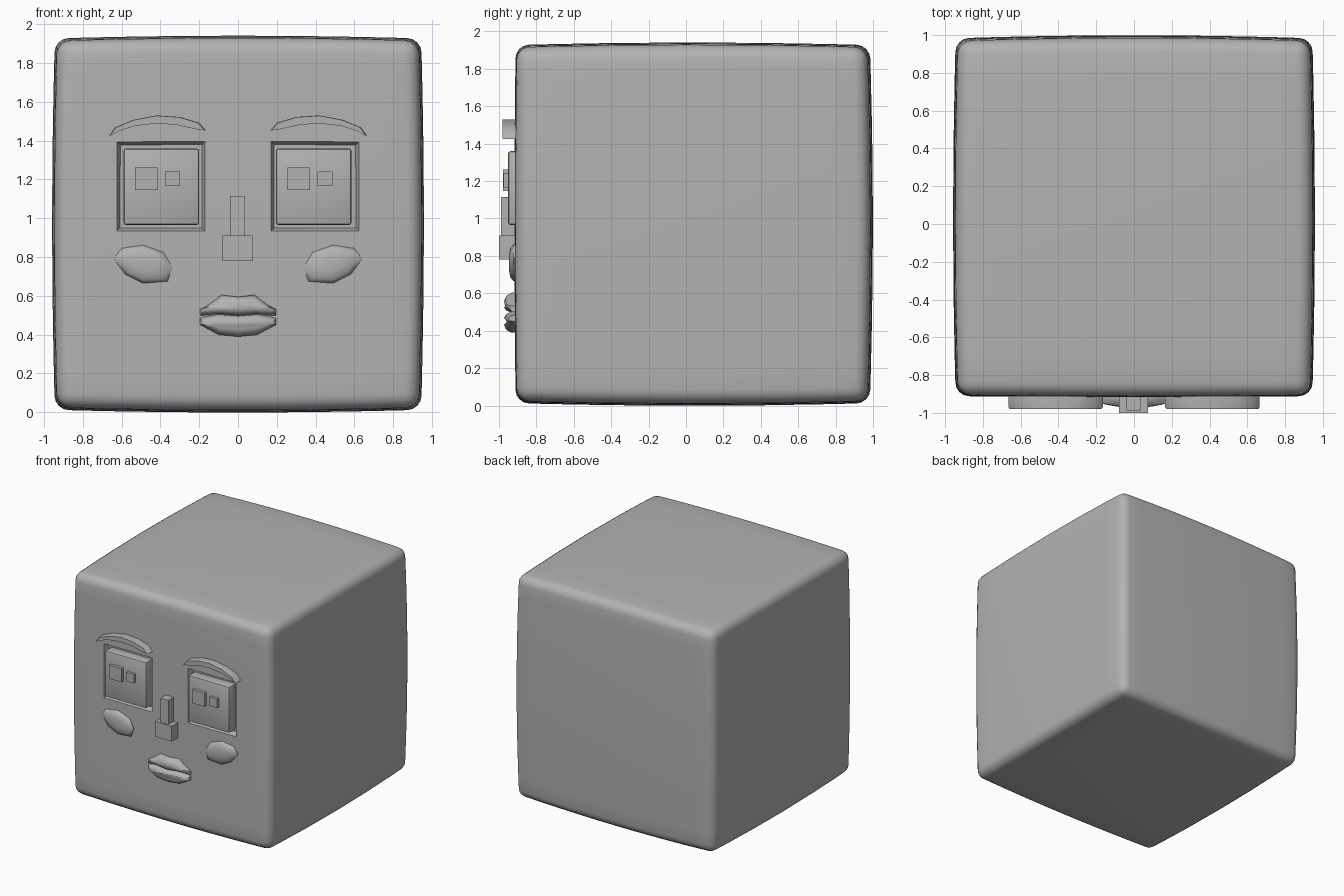
import bpy, bmesh, math
from mathutils import Vector

if "Cube" in bpy.data.objects:
    bpy.data.objects.remove(bpy.data.objects["Cube"])

grey = bpy.data.materials.new("plain_grey")
grey.diffuse_color = (0.45, 0.45, 0.45, 1)
grey.use_nodes = True
grey.node_tree.nodes["Principled BSDF"].inputs["Base Color"].default_value = grey.diffuse_color


def finish(name, bm, angle=35):
    bmesh.ops.recalc_face_normals(bm, faces=bm.faces)
    me = bpy.data.meshes.new(name)
    bm.to_mesh(me)
    bm.free()
    ob = bpy.data.objects.new(name, me)
    bpy.context.collection.objects.link(ob)
    me.materials.append(grey)
    bpy.ops.object.select_all(action='DESELECT')
    ob.select_set(True)
    bpy.context.view_layer.objects.active = ob
    bpy.ops.object.shade_smooth_by_angle(angle=math.radians(angle))
    return ob


def add_box(bm, lo, hi):
    lo, hi = Vector(lo), Vector(hi)
    for v in bmesh.ops.create_cube(bm, size=1)['verts']:
        v.co = (lo + hi) / 2 + Vector(a * b for a, b in zip(v.co, hi - lo))


def box(name, x0, x1, z0, z1, front, back=-0.85, bevel=0.0):
    bm = bmesh.new()
    add_box(bm, (x0, front, z0), (x1, back, z1))
    if bevel:
        bmesh.ops.bevel(bm, geom=bm.edges[:], offset=bevel, segments=2,
                        profile=0.5, affect='EDGES')
    return finish(name, bm)


def relief(name, outline, layers, side=1, angle=35):
    """Stack scaled copies of an outline (x, z) towards the front: (y, scale)."""
    bm = bmesh.new()
    n = len(outline)
    cx = sum(p[0] for p in outline) / n
    cz = sum(p[1] for p in outline) / n
    rings = []
    for y, sx, sz in layers:
        rings.append([bm.verts.new((side * (cx + (x - cx) * sx), y,
                                    cz + (z - cz) * sz)) for x, z in outline])
    for a, b in zip(rings, rings[1:]):
        for i in range(n):
            j = (i + 1) % n
            bm.faces.new((a[i], a[j], b[j], b[i]))
    bm.faces.new(rings[0])
    bm.faces.new(rings[-1])
    return finish(name, bm, angle)


# Head: rounded cube, swollen in the middle, with two eye sockets
bm = bmesh.new()
add_box(bm, (-0.93, -0.905, 0.027), (0.93, 0.967, 1.913))
bmesh.ops.bevel(bm, geom=bm.edges[:], offset=0.07, segments=4, profile=0.5,
                affect='EDGES')
cuts = [(0, x) for x in (-0.75, -0.615, -0.39, -0.168, 0, 0.168, 0.39, 0.615, 0.75)]
cuts += [(1, y) for y in (-0.7, -0.4, 0, 0.4, 0.75)]
cuts += [(2, z) for z in (0.2, 0.45, 0.7, 0.935, 1.16, 1.39, 1.55, 1.75)]
for axis, pos in cuts:
    co, no = Vector(), Vector()
    co[axis], no[axis] = pos, 1
    bmesh.ops.bisect_plane(bm, geom=bm.verts[:] + bm.edges[:] + bm.faces[:],
                           plane_co=co, plane_no=no)
sockets = []
for f in bm.faces:
    c = f.calc_center_median()
    if c.y < -0.9 and 0.168 < abs(c.x) < 0.615 and 0.935 < c.z < 1.39:
        sockets.append(f)
for v in bm.verts:
    x, y, z = v.co
    u, w, t = x / 0.93, (y - 0.031) / 0.936, (z - 0.97) / 0.943
    a, b, c = (max(0, 1 - k * k) for k in (u, w, t))
    v.co.x += u * 0.014 * (b + c)
    v.co.y += w * (0.016 if w > 0 else 0.006) * (a + c)
    v.co.z += t * 0.014 * (a + b)
bmesh.ops.recalc_face_normals(bm, faces=bm.faces)
bmesh.ops.inset_region(bm, faces=sockets, thickness=0.016, depth=-0.045,
                       use_even_offset=True)
finish("head", bm, 45)

# Eyes, each with two raised square pupils (repeated, not mirrored)
for label, x in (("left", -0.395), ("right", 0.39)):
    box(label + "_eye", x - 0.195, x + 0.195, 0.965, 1.36, -0.952, bevel=0.015)
    box(label + "_large_pupil", x - 0.135, x - 0.02, 1.147, 1.262, -0.979, -0.94)
    box(label + "_small_pupil", x + 0.02, x + 0.096, 1.166, 1.242, -0.975, -0.94)

# Nose
box("nose_bridge", -0.04, 0.035, 0.90, 1.115, -0.988)
box("nose_tip", -0.08, 0.075, 0.78, 0.91, -1.0)

# Eyebrows and cheeks
brow_top = [(0.665, 1.425), (0.635, 1.468), (0.54, 1.507), (0.42, 1.53),
            (0.30, 1.522), (0.20, 1.492), (0.165, 1.452)]
brow_low = [(0.22, 1.46), (0.32, 1.483), (0.43, 1.488), (0.54, 1.475), (0.62, 1.448)]
cheek = [(0.642, 0.79), (0.60, 0.845), (0.49, 0.862), (0.385, 0.825),
         (0.338, 0.75), (0.363, 0.675), (0.49, 0.665), (0.58, 0.71)]
for label, s in (("left", -1), ("right", 1)):
    relief(label + "_eyebrow", brow_top + brow_low,
           [(-0.88, 1, 1), (-0.968, 1, 1), (-0.98, 0.97, 0.97)], s)
    relief(label + "_cheek", cheek,
           [(-0.88, 1, 1), (-0.922, 1, 1), (-0.939, 0.8, 0.8), (-0.947, 0.4, 0.4)], s, 50)

# Lips: cushions tapering back at the mouth corners
upper = [(-0.2, 0.495), (-0.2, 0.53), (-0.15, 0.555), (-0.085, 0.605), (0, 0.595),
         (0.085, 0.605), (0.15, 0.555), (0.2, 0.53), (0.2, 0.495), (0.1, 0.508),
         (0, 0.498), (-0.1, 0.508)]
lower = [(-0.2, 0.488), (-0.2, 0.45), (-0.165, 0.435), (-0.1, 0.4), (0, 0.39),
         (0.1, 0.4), (0.165, 0.435), (0.2, 0.45), (0.2, 0.488), (0.1, 0.505),
         (0, 0.497), (-0.1, 0.505)]
for name, shape in (("upper_lip", upper), ("lower_lip", lower)):
    lip = relief(name, shape, [(-0.88, 1, 1), (-0.935, 1, 1), (-0.962, 0.95, 0.75),
                               (-0.973, 0.9, 0.35)], 1, 50)
    for v in lip.data.vertices:
        if v.co.y < -0.9:
            v.co.y += 0.03 * (v.co.x / 0.2) ** 2
